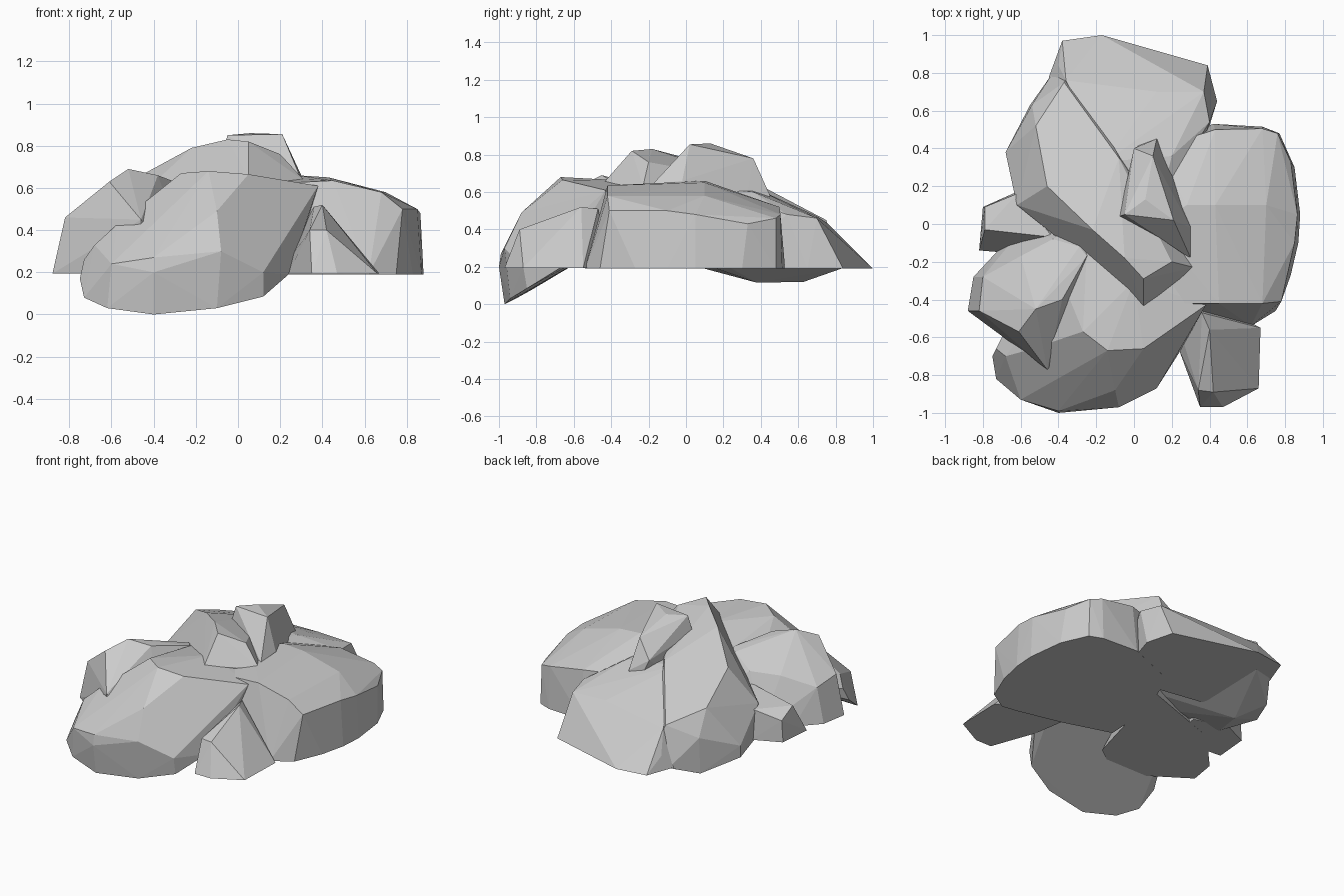
import bpy, bmesh

rocks = []

def rock(name, foot, crown, base=0.19):
    """Chiselled convex boulder: foot outline plus a few crown corners."""
    base += 0.0007 * len(rocks)          # keeps the feet from being coplanar
    pts = [(p[0], p[1], p[2] if len(p) > 2 else base) for p in foot] + crown
    bm = bmesh.new()
    for p in pts:
        bm.verts.new(p)
    res = bmesh.ops.convex_hull(bm, input=bm.verts[:])
    bad = {g for g in res["geom_interior"] + res["geom_unused"]
           if isinstance(g, bmesh.types.BMVert)}
    bmesh.ops.delete(bm, geom=list(bad), context='VERTS')
    bmesh.ops.recalc_face_normals(bm, faces=bm.faces[:])
    me = bpy.data.meshes.new(name)
    bm.to_mesh(me)
    bm.free()
    ob = bpy.data.objects.new(name, me)
    bpy.context.collection.objects.link(ob)
    rocks.append(ob)

# large rounded boulder on the right
rock("right_boulder",
     [(.05, .38), (.42, .53), (.68, .515), (.77, .48), (.85, .3), (.88, .05),
      (.87, -.1), (.83, -.27), (.75, -.46), (.62, -.54), (.5, -.52), (.2, -.45),
      (-.12, -.35), (-.1, 0)],
     [(.16, -.42, .62), (.1, 0, .65), (.28, .1, .66), (.45, -.42, .635),
      (.43, .1, .65), (.43, .50, .52), (.68, -.42, .58), (.78, -.41, .5),
      (.85, -.1, .5), (.865, .05, .48), (.83, .33, .43), (.76, .48, .46),
      (.70, .1, .58), (.12, .4, .52), (.68, .505, .48)])

# sloping slab at the back
rock("back_slab",
     [(-.38, .97), (-.17, 1.0), (.1, .9), (.39, .84), (.44, .65), (.3, .2),
      (-.3, .3), (-.45, .78)],
     [(-.4, .84, .28), (.37, .70, .46), (.12, .70, .47), (-.36, .76, .43),
      (.2, .36, .6), (-.15, .33, .64), (.4, .54, .48), (.15, .15, .62)])

# diagonal ridge through the middle
rock("ridge_rock",
     [(-.68, .38, .17), (-.61, .1, .19), (-.43, .8, .19), (-.55, .63, .12),
      (-.5, .38, .115), (-.3, .83, .19), (.05, -.43, .45), (.32, -.23, .45),
      (-.3, .08, .22)],
     [(-.68, .38, .25), (-.62, .1, .42), (-.46, .2, .66), (-.22, -.03, .79),
      (-.05, -.18, .83), (.05, -.29, .82), (.2, -.2, .76), (.05, -.44, .65),
      (.32, -.23, .63), (-.52, .52, .52), (-.54, .63, .36), (-.37, .75, .45),
      (-.08, .35, .66)])

# small flat-topped peak
rock("peak_rock",
     [(-.08, .04), (.1, .46), (.24, .3), (.3, -.02), (.3, -.18)],
     [(-.05, .05, .85), (.21, .02, .855), (.06, .13, .86), (.1, .36, .78),
      (.0, .4, .66), (.12, .45, .58), (.3, -.02, .66), (.3, -.18, .64),
      (-.08, .04, .74)], base=.4)

# round boulder at the front with a tilted underside
rock("front_boulder",
     [(-.75, -.7, .17), (-.73, -.82, .08), (-.62, -.91, .03), (-.4, -.97, 0),
      (-.1, -.94, .03), (.12, -.85, .085), (.24, -.68, .19), (-.6, -.4, .33),
      (.3, -.4, .33)],
     [(-.4, -1.0, .2), (-.73, -.66, .26), (-.6, -.93, .24), (-.4, -.99, .27),
      (-.08, -.97, .3), (-.1, -.88, .49), (-.14, -.67, .68), (.05, -.66, .665),
      (-.27, -.57, .67), (.38, -.43, .61), (0, -.3, .66), (-.68, -.7, .33),
      (-.57, -.67, .43), (-.38, -.3, .56), (.12, -.87, .2), (-.25, -.14, .6),
      (.24, -.26, .62)])

# fan-shaped rock at the left
rock("left_rock",
     [(-.88, -.46), (-.85, -.28), (-.72, -.14), (-.57, .0), (0, .2), (-.21, -.56),
      (-.46, -.74)],
     [(-.82, -.46, .46), (-.80, -.28, .43), (-.46, -.77, .45), (-.61, -.57, .63),
      (-.52, -.45, .69), (-.38, -.4, .66), (-.25, -.17, .61), (-.29, -.12, .6),
      (-.6, -.17, .5), (-.43, -.08, .52)])

# small wedge tucked in at the left
rock("left_wedge",
     [(-.82, -.14), (-.80, .09), (-.62, .17), (-.4, .1), (-.43, -.07), (-.7, -.15)],
     [(-.79, -.03, .4), (-.79, .09, .34), (-.62, .16, .4), (-.43, -.07, .45)])

# pointed wedge at the front right
rock("front_wedge",
     [(.24, -.67), (.35, -.97), (.47, -.97), (.66, -.87), (.67, -.55), (.4, -.4),
      (.2, -.42)],
     [(.34, -.88, .4), (.42, -.89, .4), (.40, -.56, .52), (.36, -.47, .51)])

# fuse the boulders into one outcrop without hidden inner faces
outcrop = rocks[0]
for other in rocks[1:]:
    mod = outcrop.modifiers.new("join_" + other.name, 'BOOLEAN')
    mod.operation, mod.solver, mod.object = 'UNION', 'EXACT', other
deps = bpy.context.evaluated_depsgraph_get()
fused = bpy.data.meshes.new_from_object(outcrop.evaluated_get(deps))
outcrop.modifiers.clear()
outcrop.data = fused
outcrop.name = "rock_outcrop"
for other in rocks[1:]:
    bpy.data.objects.remove(other)
